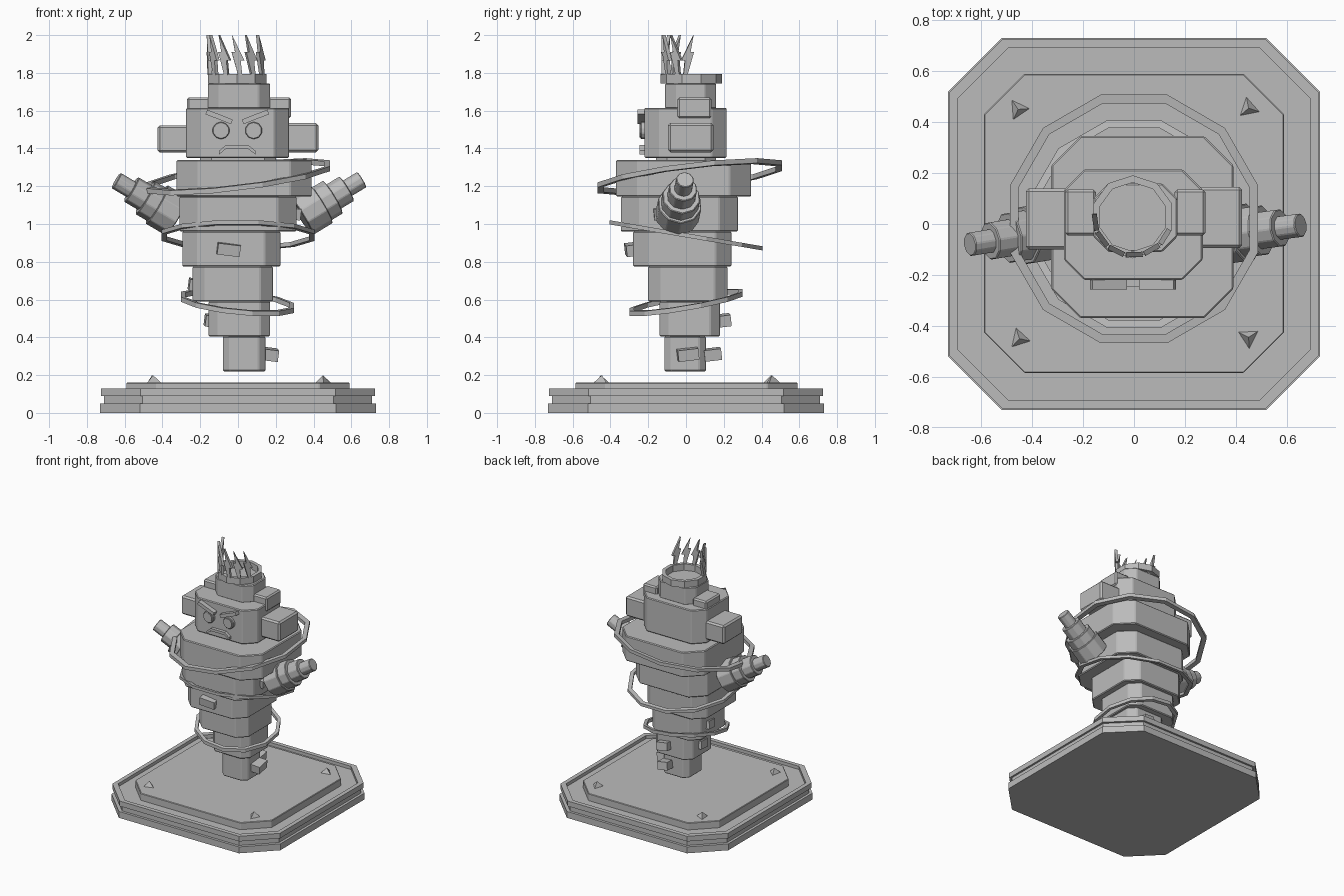
import bpy, bmesh, math
from mathutils import Vector, Matrix

if "Cube" in bpy.data.objects:
    bpy.data.objects.remove(bpy.data.objects["Cube"])

stone = bpy.data.materials.new("plain grey")
stone.use_nodes = True
GREY = (0.5, 0.5, 0.5, 1)
stone.diffuse_color = GREY
stone.node_tree.nodes["Principled BSDF"].inputs["Base Color"].default_value = GREY


def finish(name, bm, bevel=0.0):
    bmesh.ops.recalc_face_normals(bm, faces=bm.faces)
    mesh = bpy.data.meshes.new(name)
    bm.to_mesh(mesh)
    bm.free()
    mesh.materials.append(stone)
    obj = bpy.data.objects.new(name, mesh)
    bpy.context.collection.objects.link(obj)
    if bevel:
        mod = obj.modifiers.new("soft edge", "BEVEL")
        mod.width = bevel
        mod.segments = 1
        mod.limit_method = "ANGLE"
    return obj


def loft(name, loops, bevel=0.0, closed=False):
    """Skin a stack of point loops; cap the ends or join them into a ring."""
    bm = bmesh.new()
    rows = [[bm.verts.new(p) for p in loop] for loop in loops]
    pairs = list(zip(rows, rows[1:]))
    if closed:
        pairs.append((rows[-1], rows[0]))
    else:
        bm.faces.new(rows[0])
        bm.faces.new(rows[-1])
    n = len(rows[0])
    for a, b in pairs:
        for i in range(n):
            j = (i + 1) % n
            bm.faces.new((a[i], a[j], b[j], b[i]))
    return finish(name, bm, bevel)


def octagon(x0, x1, y0, y1, c, z):
    return [(x0 + c, y0, z), (x1 - c, y0, z), (x1, y0 + c, z), (x1, y1 - c, z),
            (x1 - c, y1, z), (x0 + c, y1, z), (x0, y1 - c, z), (x0, y0 + c, z)]


def block(name, x0, x1, y0, y1, z0, z1, c, bevel=0.006):
    return loft(name, [octagon(x0, x1, y0, y1, c, z) for z in (z0, z1)], bevel)


def box(name, centre, size, turn=(0, 0, 0), bevel=0.0):
    bm = bmesh.new()
    bmesh.ops.create_cube(bm, size=1, matrix=Matrix.Diagonal((*size, 1)))
    obj = finish(name, bm, bevel)
    obj.location, obj.rotation_euler = centre, turn
    return obj


def cylinder(name, start, end, radius, sides, bevel=0.004):
    start, end = Vector(start), Vector(end)
    axis = end - start
    bm = bmesh.new()
    bmesh.ops.create_cone(bm, cap_ends=True, segments=sides, radius1=radius,
                          radius2=radius, depth=axis.length)
    obj = finish(name, bm, bevel)
    obj.location = (start + end) / 2
    obj.rotation_euler = axis.to_track_quat("Z", "Y").to_euler()
    return obj


def ring(name, centre, outer, width, height, sides, tilt=(0, 0)):
    """Flat-sided hoop, sheared so that it climbs along x and y."""
    loops = []
    for i in range(sides):
        a = math.tau * (i + 0.5) / sides
        loop = []
        for r, h in ((outer, 0), (outer, height), (outer - width, height), (outer - width, 0)):
            x, y = r * math.cos(a), r * math.sin(a)
            z = centre[2] + h - height / 2 + tilt[0] * x + tilt[1] * y
            loop.append((centre[0] + x, centre[1] + y, z))
        loops.append(loop)
    return loft(name, loops, closed=True)


# Stepped plinth with a raised lip, and an inner slab
steps = [(0.73, 0), (0.73, 0.05), (0.71, 0.05), (0.71, 0.09), (0.725, 0.09),
         (0.725, 0.13), (0.692, 0.13), (0.692, 0.105)]
loft("plinth", [octagon(-h, h, -h, h, 0.21 * h / 0.73, z) for h, z in steps])
block("plinth_slab", -0.59, 0.59, -0.585, 0.59, 0.1, 0.16, 0.16, 0.004)

# Small pyramid shards at the plinth corners
for i, (x, y, a) in enumerate([(-0.455, 0.45, 0.6), (0.45, 0.455, 0.2),
                               (-0.45, -0.45, 2.4), (0.45, -0.445, 1.1)]):
    bm = bmesh.new()
    bmesh.ops.create_cone(bm, cap_ends=True, segments=3, radius1=0.05, radius2=0, depth=0.045)
    shard = finish(f"plinth_shard_{i + 1}", bm)
    shard.location = (x, y, 0.177)
    shard.rotation_euler.z = a

# Body: stack of offset blocks that widens upward
tiers = [(-0.08, 0.145, -0.115, 0.105), (-0.155, 0.17, -0.14, 0.18),
         (-0.24, 0.185, -0.2, 0.22), (-0.295, 0.225, -0.28, 0.24),
         (-0.31, 0.31, -0.345, 0.275), (-0.325, 0.39, -0.37, 0.345)]
for i, (x0, x1, y0, y1) in enumerate(tiers):
    z = 0.22 + 0.185 * i
    top = 1.34 if i == 5 else z + 0.185
    block(f"body_tier_{i + 1}", x0, x1, y0, y1, z, top, 0.16 * (x1 - x0))

# Head
block("neck", -0.2, 0.2, -0.16, 0.16, 1.33, 1.36, 0.06, 0)
block("head", -0.275, 0.27, -0.22, 0.215, 1.35, 1.615, 0.08)
block("head_cap", -0.16, 0.17, -0.11, 0.16, 1.61, 1.745, 0.06)
box("right_ear", (-0.335, 0.02, 1.45), (0.18, 0.24, 0.145), bevel=0.012)
box("left_ear", (0.335, 0.025, 1.457), (0.18, 0.24, 0.155), bevel=0.012)
box("right_head_block", (-0.21, 0.045, 1.615), (0.12, 0.18, 0.11), bevel=0.01)
box("left_head_block", (0.22, 0.045, 1.615), (0.12, 0.18, 0.11), bevel=0.01)

# Face
for side, x, brow_x, slope in (("right", -0.09, -0.1, 1), ("left", 0.083, 0.092, -1)):
    cylinder(f"{side}_eye", (x, -0.21, 1.495), (x, -0.24, 1.495), 0.046, 10)
    cylinder(f"{side}_pupil", (x, -0.23, 1.495), (x, -0.247, 1.495), 0.036, 10, 0)
    box(f"{side}_brow", (brow_x, -0.237, 1.567), (0.145, 0.04, 0.026), (0, slope * 0.37, 0))
mouth = [(-0.1, 1.378), (-0.065, 1.407), (0.055, 1.407), (0.092, 1.378)]
loft("mouth", [[(x, y, z + h) for y, h in ((-0.21, 0.01), (-0.245, 0.01), (-0.245, -0.01), (-0.21, -0.01))]
               for x, z in mouth])

# Crown: hoop with jagged bolts along its front half
CROWN = (-0.005, 0.028, 1.77)
ring("crown_band", CROWN, 0.163, 0.028, 0.05, 10)
bolt = [(0.0, 1.79), (0.022, 1.79), (0.014, 1.865), (0.034, 1.865), (-0.032, 2.0),
        (-0.016, 1.91), (-0.034, 1.91)]
for i, degrees in enumerate((188, 216, 244, 272, 300, 328)):
    a = math.radians(degrees)
    out = Vector((math.cos(a), math.sin(a), 0))
    along = Vector((-out.y, out.x, 0))
    hub = Vector((CROWN[0], CROWN[1], 0))
    loft(f"crown_bolt_{i + 1}", [[hub + out * r + along * t + Vector((0, 0, z)) for t, z in bolt]
                                 for r in (0.138, 0.158)])

# Arms: telescoping stubs pointing out and up
arms = {"right": ((-0.34, -0.03, 1.05), (-0.645, -0.08, 1.23)),
        "left": ((0.35, -0.045, 1.05), (0.655, -0.005, 1.235))}
for side, (root, tip) in arms.items():
    root, tip = Vector(root), Vector(tip)
    for i, (a, b, r) in enumerate([(-0.05, 0.3, 0.118), (0.28, 0.5, 0.102),
                                   (0.48, 0.74, 0.076), (0.72, 1.0, 0.048)]):
        cylinder(f"{side}_arm_section_{i + 1}", root.lerp(tip, a), root.lerp(tip, b), r, 10)

# Tilted hoops swirling round the body
ring("upper_hoop", (0, 0.02, 1.25), 0.505, 0.035, 0.026, 12, (0.12, 0.12))
ring("middle_hoop", (0, 0, 0.94), 0.42, 0.03, 0.022, 12, (0, -0.17))
ring("lower_hoop", (-0.003, 0, 0.585), 0.31, 0.025, 0.026, 12, (-0.1, 0.17))

# Debris chips stuck to the body
chips = [((-0.05, -0.29, 0.865), (0.12, 0.06, 0.06)), ((0.17, 0.01, 0.31), (0.08, 0.11, 0.06)),
         ((0.08, 0.14, 0.31), (0.08, 0.09, 0.06)), ((-0.155, 0.02, 0.49), (0.04, 0.09, 0.06)),
         ((0.05, 0.2, 0.49), (0.09, 0.07, 0.06)), ((-0.24, 0.05, 0.68), (0.04, 0.08, 0.06)),
         ((0.31, -0.13, 1.055), (0.04, 0.08, 0.06))]
for i, (centre, size) in enumerate(chips):
    box(f"debris_chip_{i + 1}", centre, size, (0.12, 0.12, 0.1))
